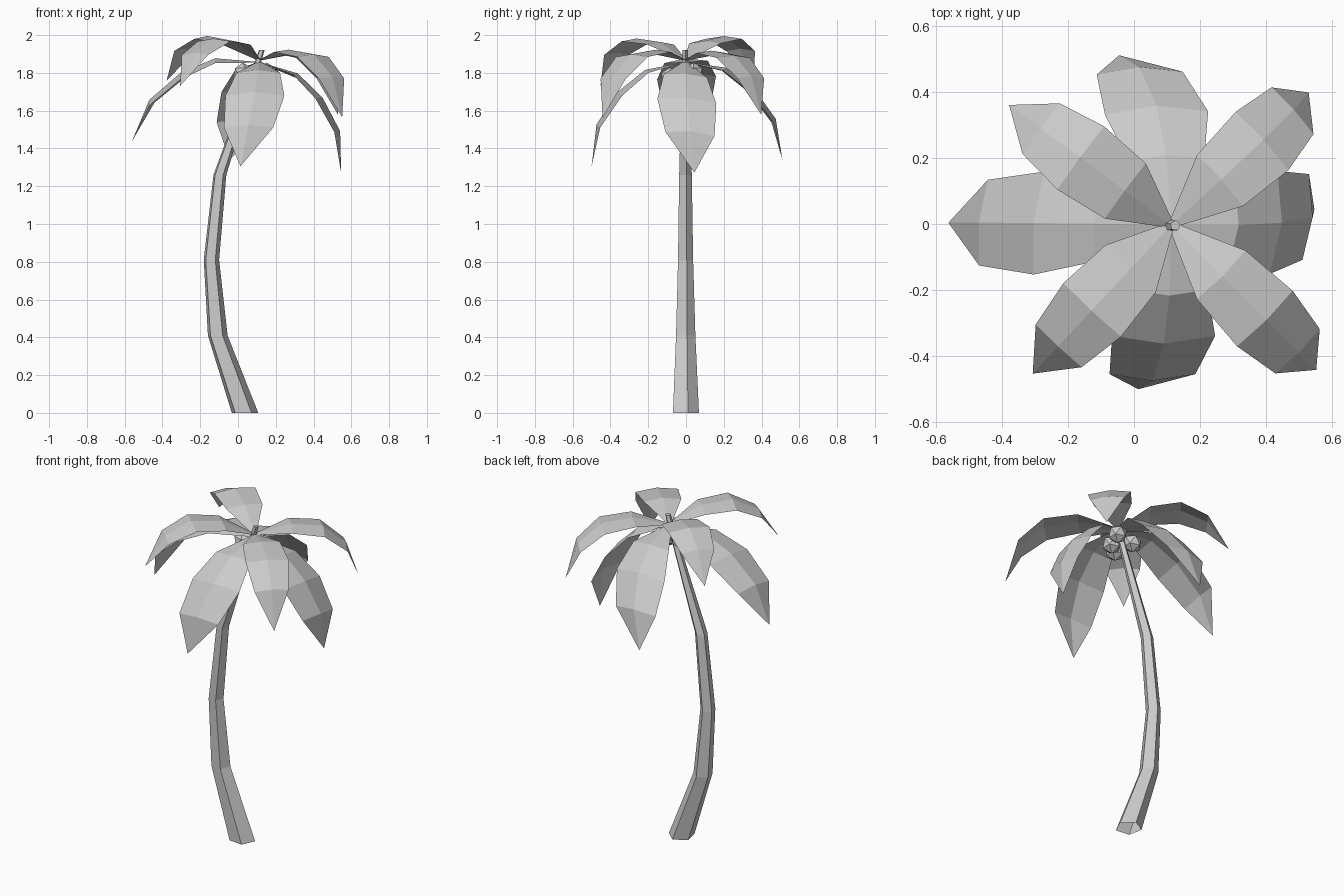
import bpy, bmesh
from math import radians, sin, cos, tau
from mathutils import Matrix, Vector

if "Cube" in bpy.data.objects:
    bpy.data.objects.remove(bpy.data.objects["Cube"], do_unlink=True)

grey = bpy.data.materials.new("light_grey")
grey.use_nodes = True
colour = (0.6, 0.6, 0.6, 1)
grey.diffuse_color = colour
grey.node_tree.nodes["Principled BSDF"].inputs["Base Color"].default_value = colour


def add_object(name, bm):
    mesh = bpy.data.meshes.new(name)
    bm.to_mesh(mesh)
    bm.free()
    mesh.materials.append(grey)
    obj = bpy.data.objects.new(name, mesh)
    bpy.context.collection.objects.link(obj)
    return obj


# Curved five-sided trunk, open underneath: x, z, radius of each level ring
def build_trunk():
    levels = [(.035, 0, .074), (-.109, .41, .055), (-.142, .81, .043),
              (-.097, 1.26, .036), (.1, 1.84, .018), (.125, 1.92, .016)]
    sides = 5
    bm = bmesh.new()
    rings = []
    for x, z, radius in levels:
        angles = [radians(12) + tau * i / sides for i in range(sides)]
        rings.append([bm.verts.new((x + radius * cos(a), radius * sin(a) - .005, z))
                      for a in angles])
    for low, high in zip(rings, rings[1:]):
        for i in range(sides):
            j = (i + 1) % sides
            bm.faces.new((low[i], low[j], high[j], high[i]))
    bm.faces.new(rings[-1])
    add_object("trunk", bm)


# Arched frond rows: distance and height along a unit chord, then half width
LOW_FROND = [(0, -.015, .01), (.24, .168, .115), (.485, .21, .156), (.755, .17, .13)]
HIGH_FROND = [(0, 0, .01), (.25, .212, .104), (.51, .3, .119), (.765, .235, .095)]
CROWN = Vector((.113, -.003, 1.867))


def build_frond(name, rows, azimuth, length, pitch, bend=0, skew=0, fold=.13):
    place = (Matrix.Translation(CROWN)
             @ Matrix.Rotation(radians(azimuth), 4, "Z")
             @ Matrix.Rotation(radians(pitch), 4, "Y"))
    bm = bmesh.new()
    strips = []
    for along, arch, half in rows:
        strip = []
        for s in (-1, 0, 1):
            point = Vector((along * length + skew * s * half,
                            bend * along ** 2 + s * half,
                            arch * length - half * fold * abs(s)))
            strip.append(bm.verts.new(place @ point))
        strips.append(strip)
    for a, b in zip(strips, strips[1:]):
        for i in range(2):
            bm.faces.new((a[i], b[i], b[i + 1], a[i + 1]))
    tip = bm.verts.new(place @ Vector((length, bend, 0)))
    for i in range(2):
        bm.faces.new((strips[-1][i], tip, strips[-1][i + 1]))
    add_object(name, bm)


# Round fruit clustered under the crown
def build_fruit():
    spots = [(.15, .04, 1.8), (.025, .015, 1.8), (.065, -.085, 1.775), (.13, -.035, 1.775)]
    for spot in spots:
        bm = bmesh.new()
        bmesh.ops.create_icosphere(bm, subdivisions=1, radius=.055,
                                   matrix=Matrix.Translation(spot))
        add_object("fruit", bm)


build_trunk()
build_fruit()

# Wide drooping fronds on the four main sides
build_frond("left_frond", LOW_FROND, -1, .735, 54, .055, .1, .2)
build_frond("back_frond", LOW_FROND, 92, .74, 45.5, .14, 0, .2)
build_frond("right_frond", LOW_FROND, 179, .8, 32.5, .005, .1, .2)
build_frond("front_frond", LOW_FROND, -90, .75, 48.5, -.1, 0, .2)

# Raised fronds between them
build_frond("back_left_frond", HIGH_FROND, 42, .645, 26.5, .02)
build_frond("back_right_frond", HIGH_FROND, 143.5, .62, 10)
build_frond("front_right_frond", HIGH_FROND, 227, .63, 12.5)
build_frond("front_left_frond", HIGH_FROND, -45, .69, 26)
